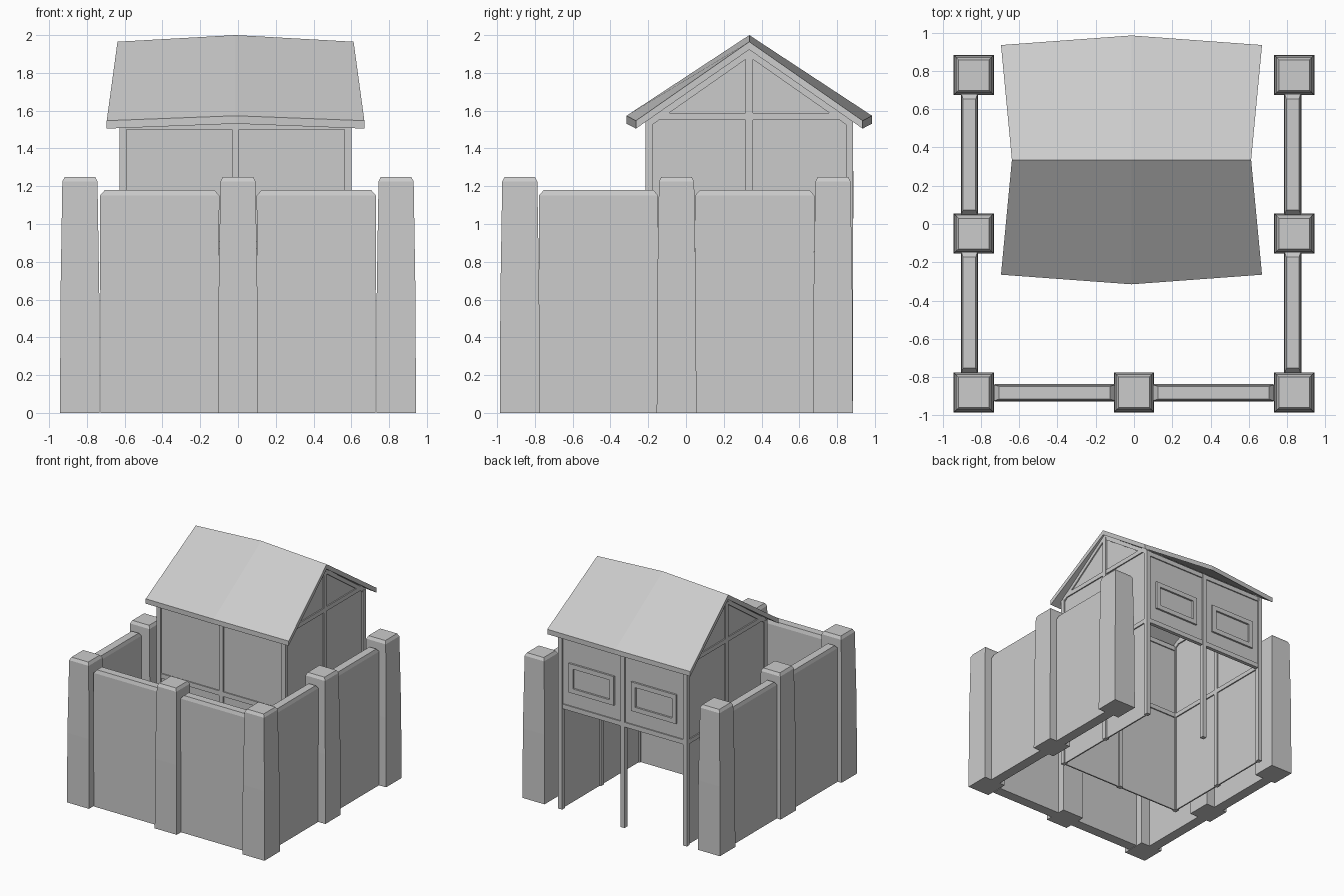
import bpy, bmesh
from mathutils import Vector

if "Cube" in bpy.data.objects:
    bpy.data.objects.remove(bpy.data.objects["Cube"])

CX, CY = -0.013, 0.335          # house centre
HX, HY = 0.595, 0.53            # half spans to post centres
SLOPE = 0.7


def finish(name, bm):
    bmesh.ops.recalc_face_normals(bm, faces=bm.faces)
    me = bpy.data.meshes.new(name)
    bm.to_mesh(me)
    bm.free()
    ob = bpy.data.objects.new(name, me)
    bpy.context.collection.objects.link(ob)
    return ob


def stack(name, x, y, rings):
    """Closed four-sided body from (z, half_x, half_y) rings."""
    bm = bmesh.new()
    loops = [[bm.verts.new((x + sx * a, y + sy * b, z))
              for sx, sy in ((-1, -1), (1, -1), (1, 1), (-1, 1))] for z, a, b in rings]
    for lo, hi in zip(loops, loops[1:]):
        for i in range(4):
            j = (i + 1) % 4
            bm.faces.new((lo[i], lo[j], hi[j], hi[i]))
    bm.faces.new(loops[0][::-1])
    bm.faces.new(loops[-1])
    return finish(name, bm)


def box(name, x0, x1, y0, y1, z0, z1):
    a, b = abs(x1 - x0) / 2, abs(y1 - y0) / 2
    return stack(name, (x0 + x1) / 2, (y0 + y1) / 2, [(z0, a, b), (z1, a, b)])


def slab(name, pts, x, t):
    """Profile of (y, z) points extruded along x."""
    bm = bmesh.new()
    f = bm.faces.new([bm.verts.new((x - t / 2, y, z)) for y, z in pts])
    r = bmesh.ops.extrude_face_region(bm, geom=[f])
    bmesh.ops.translate(bm, vec=Vector((t, 0, 0)),
                        verts=[v for v in r['geom'] if isinstance(v, bmesh.types.BMVert)])
    return finish(name, bm)


# Fence pillars
for x, y in [(sx * 0.837, py) for sx in (-1, 1) for py in (-0.88, -0.05, 0.778)] + [(0, -0.88)]:
    stack("pillar", x, y, [(0, .105, .105), (.6, .103, .103), (1.225, .093, .093), (1.25, .08, .08)])

# Fence walls between pillars
for s in (-1, 1):
    stack("front_wall", s * 0.415, -0.882, [(0, .312, .045), (1.15, .316, .042), (1.18, .29, .033)])
    xw = -0.86 if s < 0 else 0.829
    for y in (-0.463, 0.364):
        stack("side_wall", xw, y, [(0, .045, .312), (1.15, .042, .316), (1.18, .033, .29)])

# House posts, tall ones in the gable middles
P = 0.019
for i in (-1, 0, 1):
    for j in (-1, 0, 1):
        if i or j:
            x, y = CX + i * HX, CY + j * HY
            box("post", x - P, x + P, y - P, y + P, 0, 1.9 if j == 0 else 1.54)

# Horizontal beams and panels
B = 0.016
for s in (-1, 1):
    y, x = CY + s * HY, CX + s * HX
    for z in (0.87, 1.5):
        box("long_beam", CX - HX, CX + HX, y - B, y + B, z, z + 0.04)
    for z in (0.87, 1.55):
        box("gable_beam", x - B, x + B, CY - HY, CY + HY, z, z + 0.038)
    # side wall panel with gable peak
    slab("gable_panel", [(CY - HY, 0), (CY + HY, 0), (CY + HY, 1.54), (CY, 1.91), (CY - HY, 1.54)], x, 0.012)
    # rafters under the roof edge
    for d in (-1, 1):
        e = CY + d * (HY + 0.02)
        slab("rafter", [(CY, 1.925), (e, 1.54), (e, 1.5), (CY, 1.885)], x, 2 * B)
# front panel is full height, back panel only on the upper floor
box("front_panel", CX - HX, CX + HX, CY - HY - .006, CY - HY + .006, 0, 1.54)
box("back_panel", CX - HX, CX + HX, CY + HY - .006, CY + HY + .006, 0.88, 1.54)

# Back windows: four-bar frames around a plain pane
yb = CY + HY
for s in (-1, 1):
    x, w, z0, z1, f = CX + s * HX / 2, 0.215, 1.03, 1.28, 0.04
    for z in (z0, z1 - f):
        box("window_rail", x - w, x + w, yb, yb + 0.022, z, z + f)
    for d in (-1, 1):
        box("window_stile", x + d * w, x + d * (w - f), yb, yb + 0.022, z0 + f, z1 - f)

# Roof: three gable sections, the middle one bowed out and up
bm = bmesh.new()
sections = [(-.625, -.682, .6, 1.965, 1.547), (0, 0, .65, 2.0, 1.573), (.625, .682, .6, 1.965, 1.547)]
T = 0.042
loops = []
for xr, xe, e, zr, ze in sections:
    pts = [(xe, -e, ze), (xr, 0, zr), (xe, e, ze), (xe, e, ze - T), (xr, 0, zr - T), (xe, -e, ze - T)]
    loops.append([bm.verts.new((CX + a, CY + b, c)) for a, b, c in pts])
for lo, hi in zip(loops, loops[1:]):
    for i in range(6):
        j = (i + 1) % 6
        bm.faces.new((lo[i], lo[j], hi[j], hi[i]))
for l in (loops[0], loops[-1]):
    bm.faces.new((l[0], l[1], l[4], l[5]))
    bm.faces.new((l[1], l[2], l[3], l[4]))
finish("roof", bm)
